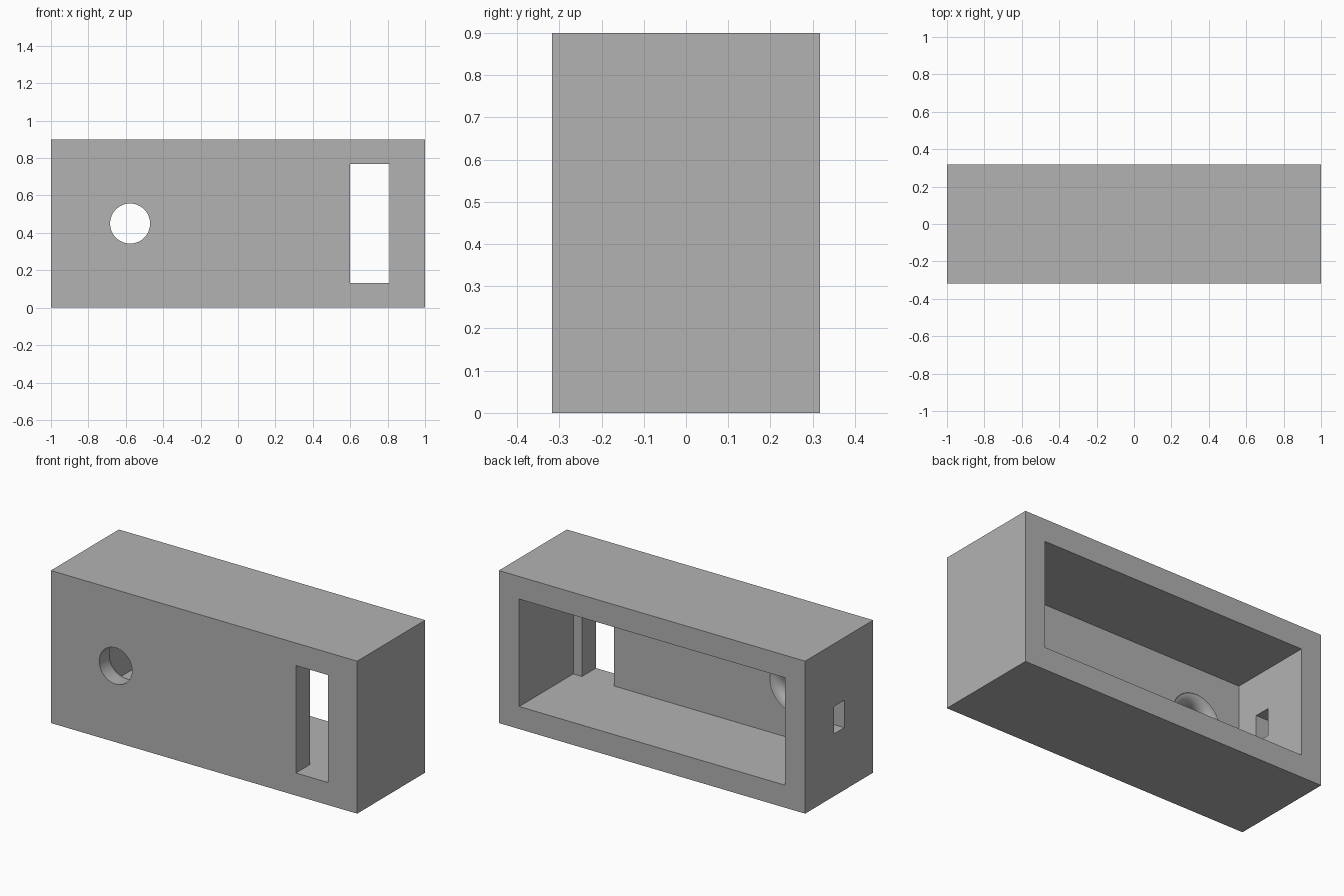
import bpy
import bmesh
import math
from mathutils import Vector

LENGTH, DEPTH, HEIGHT = 2.0, 0.634, 0.9
WALL = 0.133
INNER_Y = -DEPTH / 2 + 0.13          # inside surface of the front wall
HOLE_X, HOLE_Z, HOLE_R, FILLET = -0.577, HEIGHT / 2, 0.107, 0.053
SEGMENTS = 96

if "Cube" in bpy.data.objects:
    bpy.data.objects.remove(bpy.data.objects["Cube"], do_unlink=True)

grey = bpy.data.materials.new("plain grey")
grey.use_nodes = True
colour = (0.448, 0.448, 0.448, 1)
grey.diffuse_color = colour
grey.node_tree.nodes["Principled BSDF"].inputs["Base Color"].default_value = colour


def add_object(name, bm):
    bmesh.ops.recalc_face_normals(bm, faces=bm.faces[:])
    mesh = bpy.data.meshes.new(name)
    bm.to_mesh(mesh)
    bm.free()
    mesh.materials.append(grey)
    obj = bpy.data.objects.new(name, mesh)
    bpy.context.scene.collection.objects.link(obj)
    return obj


def box(name, low, high):
    low, high = Vector(low), Vector(high)
    bm = bmesh.new()
    bmesh.ops.create_cube(bm, size=1)
    for v in bm.verts:
        v.co = (low + high) / 2 + v.co * (high - low)
    return add_object(name, bm)


def flared_hole(name):
    # Straight bore that rounds outward into the inner wall surface
    profile = [(HOLE_R, -DEPTH), (HOLE_R, INNER_Y - FILLET)]
    steps = 10
    for i in range(1, steps + 1):
        a = math.pi / 2 * i / steps
        profile.append((HOLE_R + FILLET * (1 - math.cos(a)),
                        INNER_Y - FILLET * (1 - math.sin(a))))
    profile.append((HOLE_R + FILLET, 0))
    bm = bmesh.new()
    rings = []
    for r, y in profile:
        angles = [2 * math.pi * k / SEGMENTS for k in range(SEGMENTS)]
        rings.append([bm.verts.new((HOLE_X + r * math.cos(a), y, HOLE_Z + r * math.sin(a)))
                      for a in angles])
    for lower, upper in zip(rings, rings[1:]):
        for k in range(SEGMENTS):
            n = (k + 1) % SEGMENTS
            bm.faces.new((lower[k], lower[n], upper[n], upper[k]))
    bm.faces.new(rings[0])
    bm.faces.new(rings[-1])
    return add_object(name, bm)


# Outer block
case = box("case", (-LENGTH / 2, -DEPTH / 2, 0), (LENGTH / 2, DEPTH / 2, HEIGHT))

# Rear cavity, front window, side port and round front hole
cutters = [
    box("cavity_cutter", (-1 + WALL, INNER_Y, WALL), (1 - WALL, DEPTH, HEIGHT - WALL)),
    box("window_cutter", (0.6, -DEPTH, WALL), (0.81, 0, HEIGHT - WALL)),
    box("side_port_cutter", (-1.2, -0.048, 0.368), (-0.7, 0.048, 0.53)),
    flared_hole("round_hole_cutter"),
]
bpy.context.view_layer.objects.active = case
for cutter in cutters:
    cutter.hide_render = True
    mod = case.modifiers.new(cutter.name, 'BOOLEAN')
    mod.operation = 'DIFFERENCE'
    mod.solver = 'EXACT'
    mod.object = cutter
    bpy.ops.object.modifier_apply(modifier=mod.name)
for cutter in cutters:
    bpy.data.objects.remove(cutter, do_unlink=True)

# Smooth only the curved wall of the round hole
for face in case.data.polygons:
    c = face.center
    near = math.hypot(c.x - HOLE_X, c.z - HOLE_Z) < HOLE_R + FILLET
    face.use_smooth = near and c.y < 0 and face.area < 0.01
